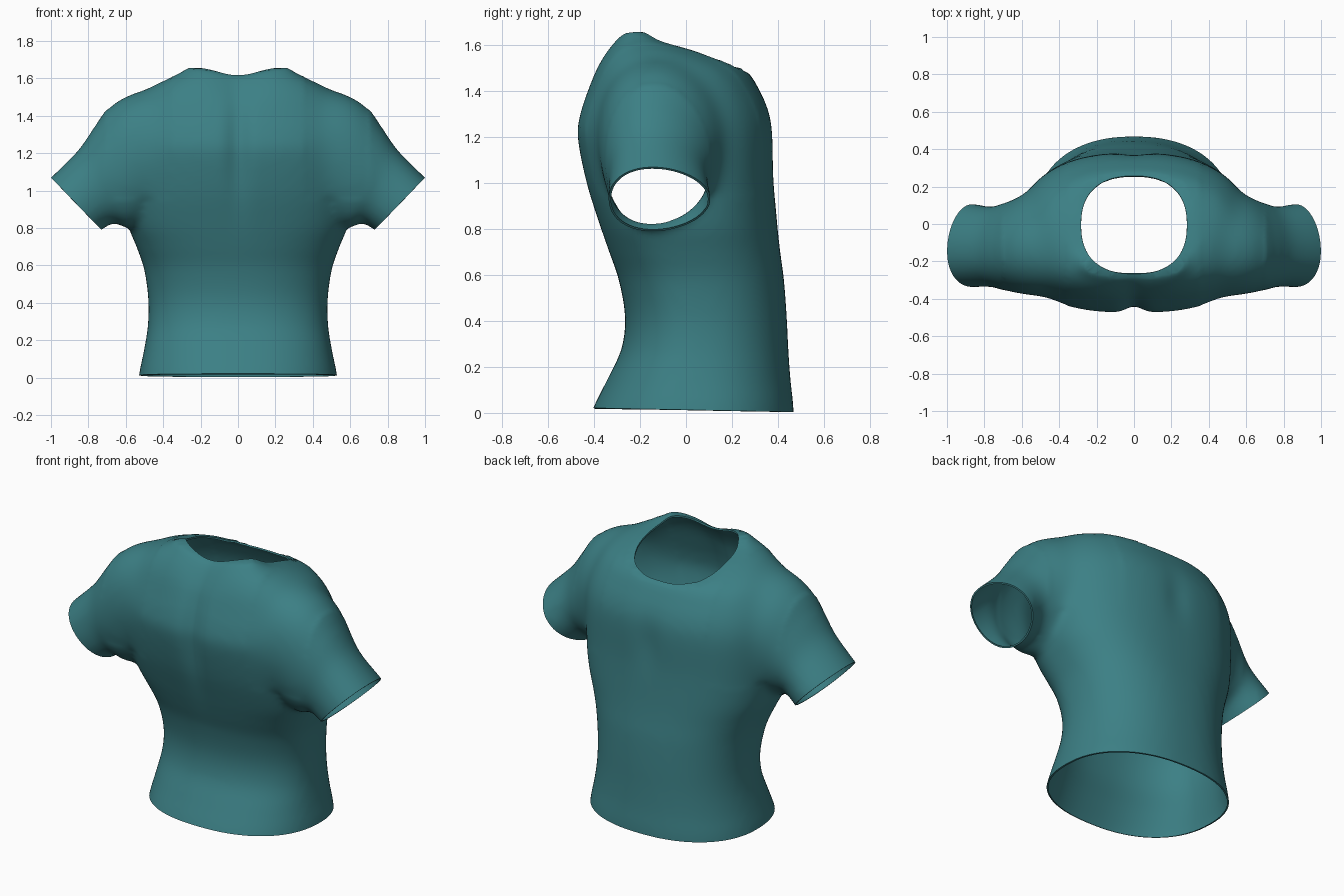
import bpy, bmesh, math
from mathutils import Vector

if "Cube" in bpy.data.objects:
    bpy.data.objects.remove(bpy.data.objects["Cube"])

SEG = 64


def catmull(rows, steps=5):
    """Smoothly interpolate rows of numbers."""
    out = []
    for i in range(len(rows) - 1):
        p0, p1, p2, p3 = (rows[max(i - 1, 0)], rows[i], rows[i + 1],
                          rows[min(i + 2, len(rows) - 1)])
        for s in range(steps):
            t = s / steps
            out.append([0.5 * (2 * b + (c - a) * t + (2 * a - 5 * b + 4 * c - d) * t * t
                               + (3 * b - a - 3 * c + d) * t ** 3)
                        for a, b, c, d in zip(p0, p1, p2, p3)])
    out.append(list(rows[-1]))
    return out


def spow(v, n):
    """Signed power for superellipses."""
    return math.copysign(abs(v) ** (2 / n), v)


def ramp(v, a, b):
    """Smooth step from 0 at a to 1 at b."""
    t = min(max((v - a) / (b - a), 0), 1)
    return t * t * (3 - 2 * t)


def loft(bm, rings):
    """Skin closed rings and cap both ends."""
    loops = [[bm.verts.new(p) for p in ring] for ring in rings]
    for a, b in zip(loops, loops[1:]):
        for i in range(SEG):
            j = (i + 1) % SEG
            bm.faces.new((a[i], a[j], b[j], b[i]))
    bm.faces.new(loops[0][::-1])
    bm.faces.new(loops[-1])


ANGLES = [2 * math.pi * i / SEG for i in range(SEG)]

# Torso: height, half width, y low, y high, y of widest point
TORSO = [
    (-0.07, 0.54, -0.44, 0.47, 0.04), (0.03, 0.527, -0.40, 0.467, 0.04),
    (0.15, 0.502, -0.34, 0.454, 0.04), (0.28, 0.482, -0.28, 0.445, 0.05),
    (0.42, 0.48, -0.265, 0.438, 0.05), (0.58, 0.502, -0.293, 0.426, 0.03),
    (0.70, 0.543, -0.335, 0.41, 0.0), (0.82, 0.59, -0.377, 0.397, -0.03),
    (1.00, 0.62, -0.434, 0.384, -0.05), (1.20, 0.63, -0.474, 0.38, -0.06),
    (1.30, 0.62, -0.462, 0.365, -0.07), (1.40, 0.59, -0.43, 0.322, -0.08),
    (1.50, 0.53, -0.394, 0.25, -0.09), (1.57, 0.44, -0.358, 0.09, -0.12),
    (1.62, 0.33, -0.322, -0.09, -0.18), (1.66, 0.27, -0.285, -0.15, -0.21),
]
# Sleeve: top x, top z, bottom x, bottom z, y low, y high
SLEEVE = [
    (0.32, 1.57, 0.12, 1.05, -0.34, 0.16), (0.54, 1.53, 0.30, 0.95, -0.385, 0.18),
    (0.68, 1.458, 0.46, 0.85, -0.38, 0.16), (0.765, 1.345, 0.58, 0.80, -0.36, 0.12),
    (0.855, 1.215, 0.66, 0.825, -0.337, 0.093), (1.00, 1.07, 0.73, 0.79, -0.338, 0.108),
    (1.06, 1.01, 0.79, 0.73, -0.338, 0.11),
]

bm = bmesh.new()
rings = []
for z, w, lo, hi, yc in catmull(TORSO):
    ring = []
    for a in ANGLES:
        c, s = math.cos(a), math.sin(a)
        up = ramp(z, 0.3, 1.0)
        n = 2.25 + 0.15 * up if s > 0 else 2.3 + 0.35 * up
        ring.append((w * spow(c, n), yc + (hi - yc if s > 0 else yc - lo) * spow(s, n), z))
    rings.append(ring)
loft(bm, rings)

for side in (1, -1):
    rings = []
    for tx, tz, bx, bz, lo, hi in catmull(SLEEVE):
        ring = []
        for a in ANGLES:
            u, v = 0.5 + 0.5 * math.cos(a), math.sin(a)
            y = (lo + hi) / 2 + (hi - lo) / 2 * v - 0.03 * math.cos(a) ** 2
            ring.append((side * (bx + (tx - bx) * u), y, bz + (tz - bz) * u))
        rings.append(ring)
    loft(bm, rings)
bmesh.ops.recalc_face_normals(bm, faces=bm.faces)

mesh = bpy.data.meshes.new("shirt")
bm.to_mesh(mesh)
bm.free()
shirt = bpy.data.objects.new("shirt", mesh)
bpy.context.collection.objects.link(shirt)
bpy.context.view_layer.objects.active = shirt
shirt.select_set(True)

# Fuse torso and sleeves into one soft skin
remesh = shirt.modifiers.new("fuse", 'REMESH')
remesh.mode = 'VOXEL'
remesh.voxel_size = 0.02
soften = shirt.modifiers.new("soften", 'SMOOTH')
soften.factor = 0.5
soften.iterations = 9
for name in ("fuse", "soften"):
    bpy.ops.object.modifier_apply(modifier=name)

bm = bmesh.new()
bm.from_mesh(shirt.data)

# Keep only the outer skin
bm.verts.ensure_lookup_table()
stack = [max(bm.verts, key=lambda v: v.co.x)]
skin = set(stack)
while stack:
    for e in stack.pop().link_edges:
        for v in e.verts:
            if v not in skin:
                skin.add(v)
                stack.append(v)
bmesh.ops.delete(bm, geom=[v for v in bm.verts if v not in skin], context='VERTS')

# Blend the shoulder joints
joint = [v for v in bm.verts if 0.36 < abs(v.co.x) < 0.7 and v.co.z > 0.95]
for _ in range(25):
    bmesh.ops.smooth_vert(bm, verts=joint, factor=0.5,
                          use_axis_x=True, use_axis_y=True, use_axis_z=True)

# Spine groove, dipped nape and shallow chest line
for v in bm.verts:
    x, y, z = v.co
    if y < -0.12:
        v.co.y += 0.032 * math.exp(-(x / 0.06) ** 2) * math.exp(-((z - 1.25) / 0.3) ** 2)
        v.co.z -= 0.042 * math.exp(-(x / 0.14) ** 2) * ramp(z, 1.35, 1.6)
    elif y > 0.15:
        v.co.y -= 0.012 * math.exp(-(x / 0.08) ** 2) * math.exp(-((z - 1.15) / 0.15) ** 2)

# Neck opening
NX, NY, NC, NP = 0.283, 0.262, -0.005, 2.4


def neck_radius(co):
    return (abs(co.x / NX) ** NP + abs((co.y - NC) / NY) ** NP) ** (1 / NP)


bmesh.ops.delete(bm, geom=[v for v in bm.verts if v.co.z > 0.6 and neck_radius(v.co) < 1],
                 context='VERTS')
# Drop stray corner faces, then settle the rim on a clean outline
for _ in range(2):
    stray = [f for f in bm.faces if sum(e.is_boundary for e in f.edges) >= 2]
    bmesh.ops.delete(bm, geom=stray, context='FACES')
rim = [v for v in bm.verts if v.is_boundary]
for _ in range(5):
    moved = {}
    for v in rim:
        near = [e.other_vert(v).co for e in v.link_edges if e.is_boundary]
        moved[v] = (v.co + sum(near, Vector()) / len(near)) / 2
    for v, co in moved.items():
        r = neck_radius(co)
        v.co = (co.x / r, NC + (co.y - NC) / r, co.z)

# Hem and cuff openings
cuts = [((0, 0.46, 0.004), (0, -0.02, -1))]
cuts += [((s * 0.865, -0.115, 0.93), (s * 0.72, 0, -0.694)) for s in (1, -1)]
for co, no in cuts:
    geom = bm.verts[:] + bm.edges[:] + bm.faces[:]
    if no[0]:  # limit each cuff cut to its own arm
        keep = [f for f in bm.faces if f.calc_center_median().x * no[0] > 0
                and abs(f.calc_center_median().x) > 0.62]
        geom = list({v for f in keep for v in f.verts} | {e for f in keep for e in f.edges}) + keep
    bmesh.ops.bisect_plane(bm, geom=geom, dist=1e-5, plane_co=co, plane_no=no, clear_outer=True)

# Folded edge on every opening
bm.normal_update()
normals = {v: v.normal.copy() for v in bm.verts if v.is_boundary}
edges = [e for e in bm.edges if e.is_boundary]
ret = bmesh.ops.extrude_edge_only(bm, edges=edges)
for v in [g for g in ret["geom"] if isinstance(g, bmesh.types.BMVert)]:
    src = min((e.other_vert(v) for e in v.link_edges if e.other_vert(v) in normals),
              key=lambda o: (o.co - v.co).length)
    v.co -= normals[src] * 0.01
bm.to_mesh(shirt.data)
bm.free()

# Teal cloth
teal = bpy.data.materials.new("teal cloth")
teal.diffuse_color = (0.045, 0.215, 0.235, 1)
teal.use_nodes = True
teal.node_tree.nodes["Principled BSDF"].inputs["Base Color"].default_value = teal.diffuse_color
shirt.data.materials.clear()
shirt.data.materials.append(teal)
bpy.ops.object.shade_smooth_by_angle(angle=math.radians(50))
